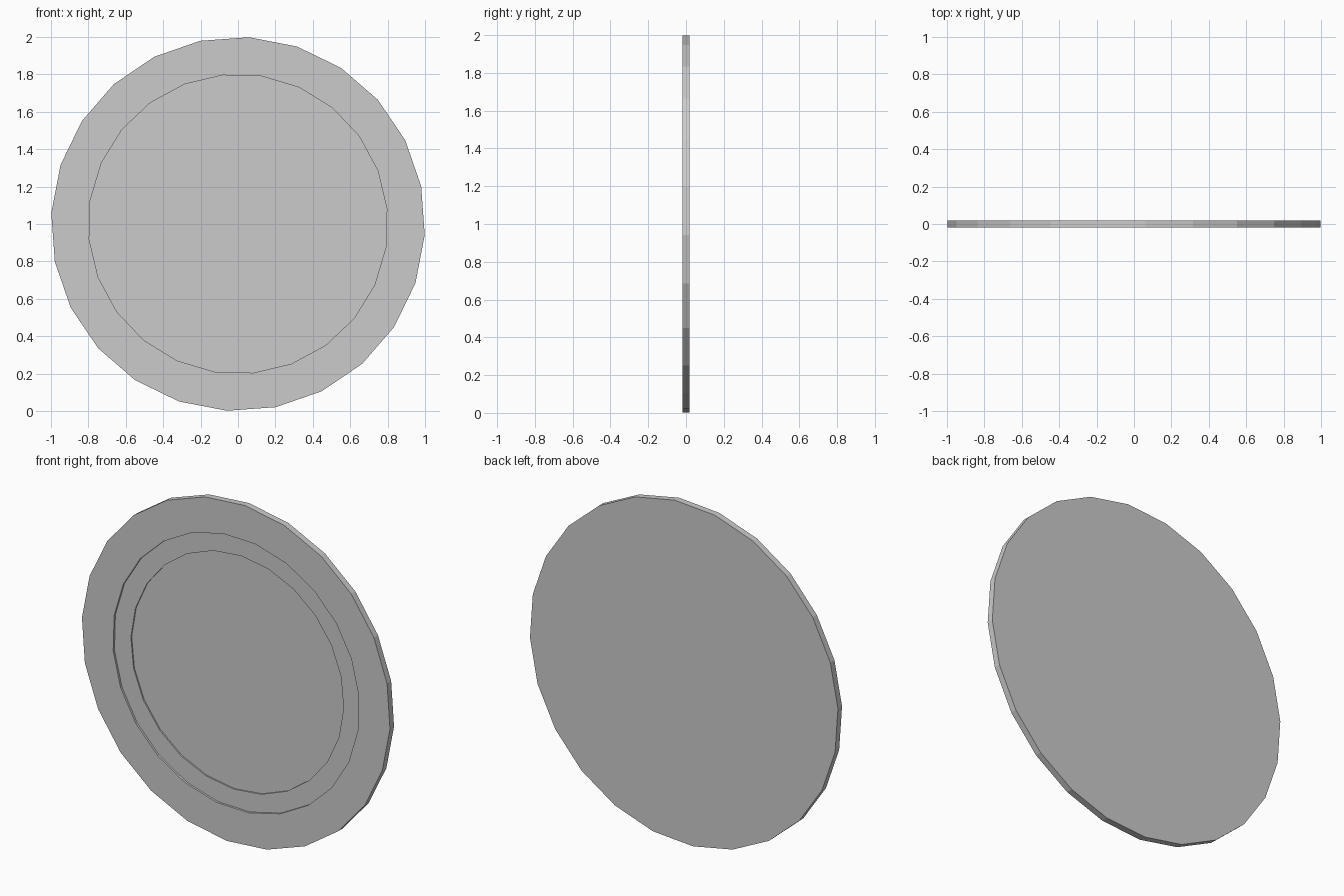
import bpy, bmesh, math

if "Cube" in bpy.data.objects:
    bpy.data.objects.remove(bpy.data.objects["Cube"])

SIDES = 24
# stepped dish profile: radius, y, clockwise phase in degrees
PROFILE = [
    (1.0, 0.019, 3.4),     # back rim edge
    (1.0, -0.019, 3.4),    # front rim edge
    (0.80, -0.019, 9.1),   # first step, top
    (0.80, -0.007, 9.1),   # first step, bottom
    (0.69, -0.007, 2.0),   # second step, top
    (0.69, 0.001, 2.0),    # second step, bottom
]

bm = bmesh.new()


def ring(radius, y, phase):
    pts = []
    for i in range(SIDES):
        a = math.radians(phase + i * 360 / SIDES)
        pts.append(bm.verts.new((radius * math.sin(a), y, 1 + radius * math.cos(a))))
    return pts


rings = [ring(*p) for p in PROFILE]

# walls and ledges between neighbouring rings
for a, b in zip(rings, rings[1:]):
    for i in range(SIDES):
        j = (i + 1) % SIDES
        bm.faces.new((a[i], a[j], b[j], b[i]))

# flat back and recessed front centre
bm.faces.new(rings[0])
bm.faces.new(rings[-1])
bmesh.ops.recalc_face_normals(bm, faces=bm.faces[:])

mesh = bpy.data.meshes.new("stepped_disc")
bm.to_mesh(mesh)
bm.free()
disc = bpy.data.objects.new("stepped_disc", mesh)
bpy.context.collection.objects.link(disc)
